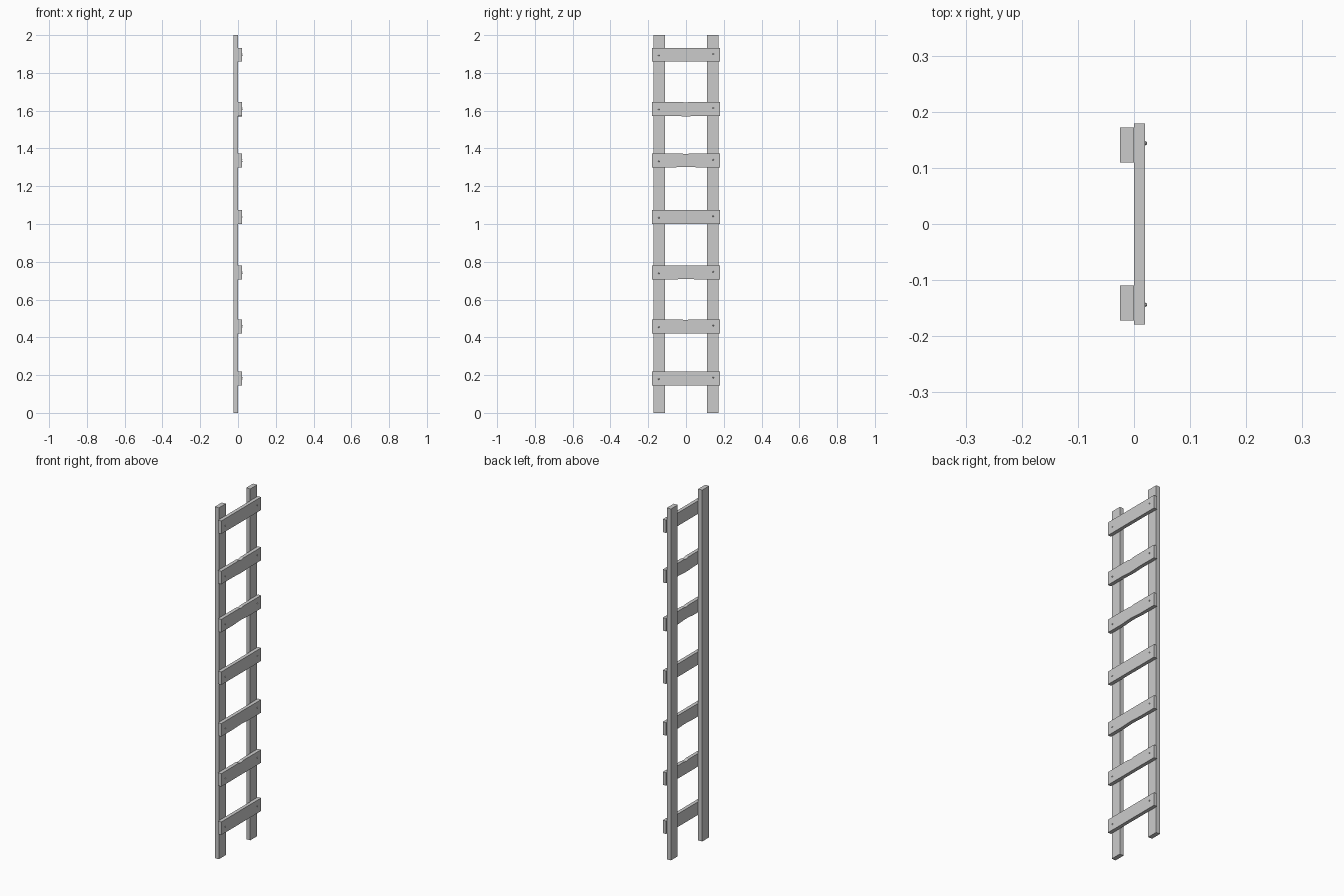
import bpy, bmesh, math
from mathutils import Matrix

old = bpy.data.objects.get("Cube")
if old:
    bpy.data.objects.remove(old, do_unlink=True)

wood = bpy.data.materials.new("grey wood")
wood.use_nodes = True
colour = (0.6, 0.6, 0.6, 1)
wood.diffuse_color = colour
wood.node_tree.nodes["Principled BSDF"].inputs["Base Color"].default_value = colour


def finish(bm, name):
    bmesh.ops.recalc_face_normals(bm, faces=bm.faces)
    mesh = bpy.data.meshes.new(name)
    bm.to_mesh(mesh)
    bm.free()
    mesh.materials.append(wood)
    obj = bpy.data.objects.new(name, mesh)
    bpy.context.collection.objects.link(obj)
    return obj


def plank(name, outline, x0, x1):
    """Extrude a (y, z) outline from x0 to x1."""
    bm = bmesh.new()
    face = bm.faces.new([bm.verts.new((x0, y, z)) for y, z in outline])
    new = bmesh.ops.extrude_face_region(bm, geom=[face])["geom"]
    verts = [v for v in new if isinstance(v, bmesh.types.BMVert)]
    bmesh.ops.translate(bm, verts=verts, vec=(x1 - x0, 0, 0))
    return finish(bm, name)


def nail(name, y, z):
    """Low domed nail head on the outer face of a rung."""
    bm = bmesh.new()
    turn = Matrix.Translation((0.0215, y, z)) @ Matrix.Rotation(math.pi / 2, 4, "Y")
    bmesh.ops.create_cone(bm, cap_ends=True, segments=8, radius1=0.004,
                          radius2=0.002, depth=0.004, matrix=turn)
    return finish(bm, name)


# Two upright rails
for side, s in (("left", 1), ("right", -1)):
    plank(side + "_rail",
          [(s * 0.11, 0), (s * 0.172, 0), (s * 0.172, 2), (s * 0.11, 2)],
          -0.025, 0)

# Rungs: centre height, dip of the worn upper edge, sag of the lower edge
rungs = [(0.183, 0, 0), (0.458, 0.004, 0), (0.743, 0, -0.003), (1.037, 0, 0),
         (1.336, 0.003, -0.004), (1.61, 0.004, 0.003), (1.896, 0, 0)]
half, w = 0.037, 0.179
for i, (z, dip, sag) in enumerate(rungs, 1):
    top, low = z + half, z - half
    outline = [(-w, low)]
    if sag:
        outline += [(-0.07, low), (-0.015, low - sag), (0.015, low - sag), (0.07, low)]
    outline += [(w, low), (w, top)]
    if dip:
        outline += [(0.02, top), (0.003, top - dip), (-0.01, top - dip), (-0.02, top)]
    outline.append((-w, top))
    plank(f"rung_{i}", outline, 0, 0.02)
    # Nails fixing the rung to each rail
    for side, s in (("left", 1), ("right", -1)):
        nail(f"nail_{side}_{i}", s * 0.144, z + s * 0.004)
